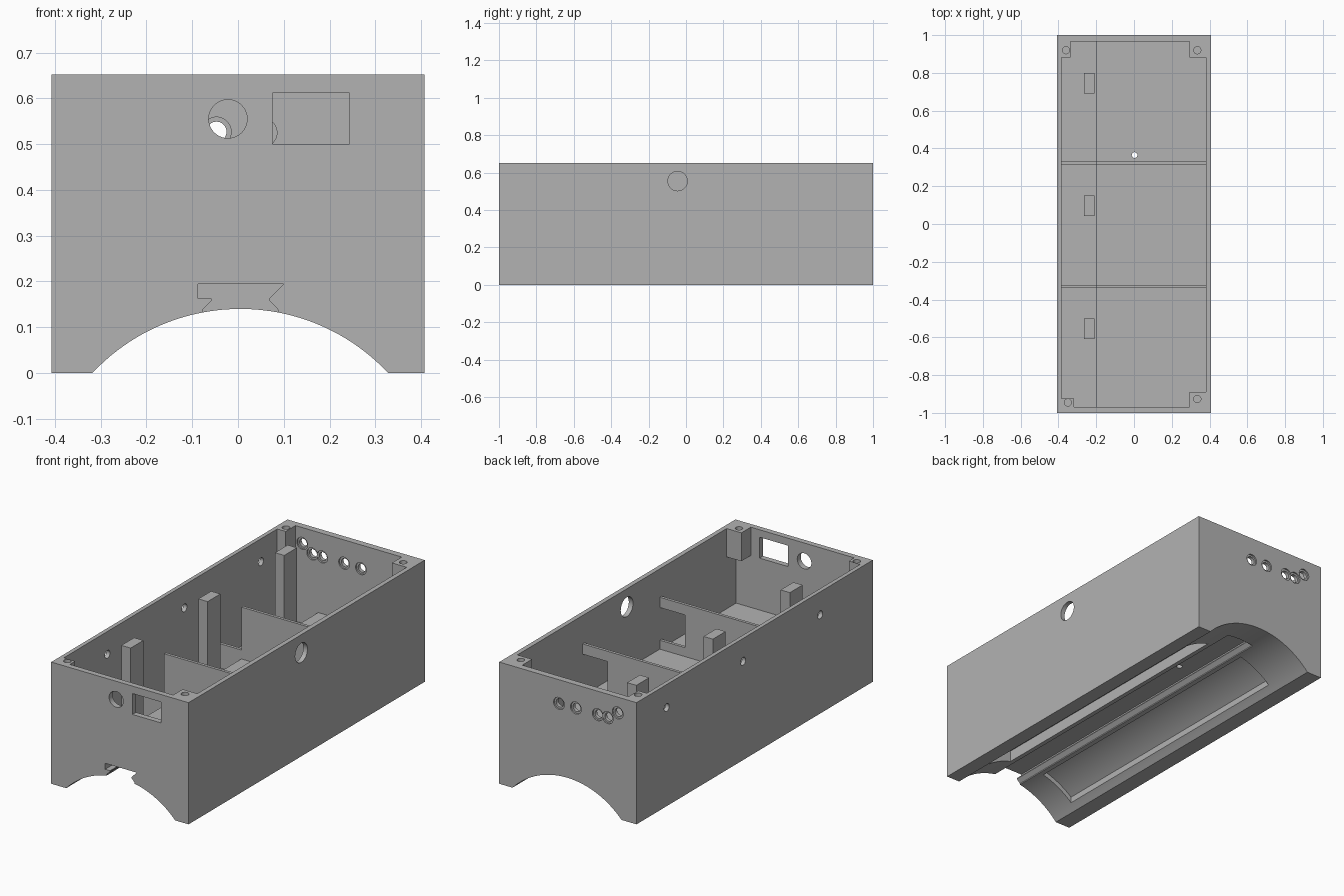
import bpy, bmesh, math
from mathutils import Matrix, Vector

cube = bpy.data.objects.get("Cube")
if cube:
    bpy.data.objects.remove(cube, do_unlink=True)

grey = bpy.data.materials.new("plain_grey")
grey.use_nodes = True
COLOUR = (0.45, 0.45, 0.45, 1)
grey.diffuse_color = COLOUR
grey.node_tree.nodes["Principled BSDF"].inputs["Base Color"].default_value = COLOUR

W, TOP = 0.407, 0.652                        # half width and height
LEFT, RIGHT, FRONT, BACK = -0.385, 0.382, -0.97, 0.965   # inner wall faces
FLOOR, CHANNEL = 0.222, 0.14                 # floor heights
ARCH_X, ARCH_Z, ARCH_R = 0.005, -0.3026, 0.4426


def finish(name, bm):
    bmesh.ops.recalc_face_normals(bm, faces=bm.faces)
    mesh = bpy.data.meshes.new(name)
    bm.to_mesh(mesh)
    bm.free()
    mesh.materials.append(grey)
    obj = bpy.data.objects.new(name, mesh)
    bpy.context.collection.objects.link(obj)
    return obj


def prism(name, outline, y0, y1):
    """Extrude an (x, z) outline from y0 to y1."""
    bm = bmesh.new()
    face = bm.faces.new([bm.verts.new((x, y0, z)) for x, z in outline])
    new = bmesh.ops.extrude_face_region(bm, geom=[face])["geom"]
    bmesh.ops.translate(bm, vec=(0, y1 - y0, 0),
                        verts=[v for v in new if isinstance(v, bmesh.types.BMVert)])
    return finish(name, bm)


def box(name, x0, x1, y0, y1, z0, z1):
    return prism(name, [(x0, z0), (x1, z0), (x1, z1), (x0, z1)], y0, y1)


def rod(name, centre, axis, radius, length):
    bm = bmesh.new()
    turn = Vector((0, 0, 1)).rotation_difference(Vector(axis)).to_matrix().to_4x4()
    bmesh.ops.create_cone(bm, cap_ends=True, segments=40, radius1=radius, radius2=radius,
                          depth=length, matrix=Matrix.Translation(centre) @ turn)
    return finish(name, bm)


def cut(target, cutter):
    mod = target.modifiers.new("cut", "BOOLEAN")
    mod.operation, mod.solver, mod.object = "DIFFERENCE", "EXACT", cutter
    bpy.context.view_layer.objects.active = target
    bpy.ops.object.modifier_apply(modifier=mod.name)
    bpy.data.objects.remove(cutter, do_unlink=True)


def arc(radius, x0, x1, steps):
    pts = []
    for i in range(steps + 1):
        x = x0 + (x1 - x0) * i / steps
        pts.append((x, ARCH_Z + math.sqrt(radius ** 2 - (x - ARCH_X) ** 2)))
    return pts


# Outer body with the arched underside
half = math.sqrt(ARCH_R ** 2 - ARCH_Z ** 2)
arch = arc(ARCH_R, ARCH_X - half, ARCH_X + half, 48)
body = prism("case_body", [(-W, TOP), (-W, 0)] + arch + [(W, 0), (W, TOP)], -1, 1)

# Interior with a deeper channel along the right side
cut(body, prism("cavity", [(LEFT, 1), (LEFT, CHANNEL), (-0.2, CHANNEL), (-0.2, FLOOR),
                           (RIGHT, FLOOR), (RIGHT, 1)], FRONT, BACK))

# Dovetail slot and recesses in the underside
cut(body, prism("dovetail", [(-0.087, 0.195), (0.1, 0.195), (0.069, 0.163), (0.069, 0.158),
                             (0.088, 0.138), (0.088, 0.08), (-0.078, 0.08), (-0.078, 0.138),
                             (-0.058, 0.158), (-0.058, 0.163), (-0.087, 0.163)], -1.1, 0.85))
recess = arc(ARCH_R + 0.025, -0.285, -0.1, 14) + arc(ARCH_R - 0.03, -0.1, -0.285, 14)
cut(body, prism("right_recess", recess, -0.84, 0.73))
cut(body, box("left_recess", 0.12, 0.28, -0.84, 0.73, 0.01, 0.185))

# Front openings
cut(body, rod("round_port", (-0.022, -1, 0.555), (0, 1, 0), 0.042, 0.2))
cut(body, box("square_port", 0.075, 0.243, -1.1, -0.9, 0.5, 0.612))

# Back holes, counterbored on both faces
for x, z in [(0.053, 0.525), (-0.047, 0.527), (-0.177, 0.526), (-0.236, 0.526), (-0.295, 0.567)]:
    cut(body, rod("back_hole", (x, 0.98, z), (0, 1, 0), 0.022, 0.2))
    for y in (1, BACK):
        cut(body, rod("counterbore", (x, y, z), (0, 1, 0), 0.032, 0.016))

# Side and floor holes
POSTS = (0.745, 0.097, -0.555)
cut(body, rod("left_port", (W, -0.045, 0.555), (1, 0, 0), 0.052, 0.2))
for y in POSTS:
    cut(body, rod("side_hole", (-W, y, 0.529), (1, 0, 0), 0.021, 0.1))
cut(body, rod("floor_hole", (0.003, 0.365, 0.2), (0, 0, 1), 0.015, 0.2))
parts = [body]

# Corner screw blocks: inner edges, then screw position
for name, x, y, sx, sy in [("back_right", -0.335, 0.882, -0.36, 0.92),
                           ("back_left", 0.295, 0.882, 0.335, 0.92),
                           ("front_right", -0.318, -0.925, -0.35, -0.945),
                           ("front_left", 0.295, -0.89, 0.335, -0.927)]:
    x0, x1 = (LEFT, x) if x < 0 else (x, RIGHT)
    y0, y1 = (FRONT, y) if y < 0 else (y, BACK)
    block = box(name + "_screw_block", x0, x1, y0, y1, 0.5, TOP)
    for part in (block, body):
        cut(part, rod("screw_hole", (sx, sy, TOP), (0, 0, 1), 0.019, 0.2))
    parts.append(block)

# Cross dividers with a cable notch at the left
for name, y in [("back_divider", 0.322), ("front_divider", -0.332)]:
    outline = [(LEFT, CHANNEL), (-0.2, CHANNEL), (-0.2, FLOOR), (RIGHT, FLOOR), (RIGHT, 0.27),
               (0.233, 0.27), (0.233, 0.445), (RIGHT, 0.445), (RIGHT, 0.5), (-0.2, 0.5),
               (-0.2, 0.27), (LEFT, 0.27)]
    parts.append(prism(name, outline, y - 0.008, y + 0.008))

# Mounting posts in the channel
for i, y in enumerate(POSTS):
    post = box("mounting_post_%d" % (i + 1), -0.265, -0.21, y - 0.054, y + 0.054, CHANNEL, 0.63)
    cut(post, rod("post_hole", (-0.265, y, 0.529), (1, 0, 0), 0.018, 0.07))
    parts.append(post)

# Smooth the round surfaces, keep edges sharp
bpy.ops.object.select_all(action="DESELECT")
for part in parts:
    part.select_set(True)
bpy.context.view_layer.objects.active = body
bpy.ops.object.shade_smooth_by_angle(angle=math.radians(30))
